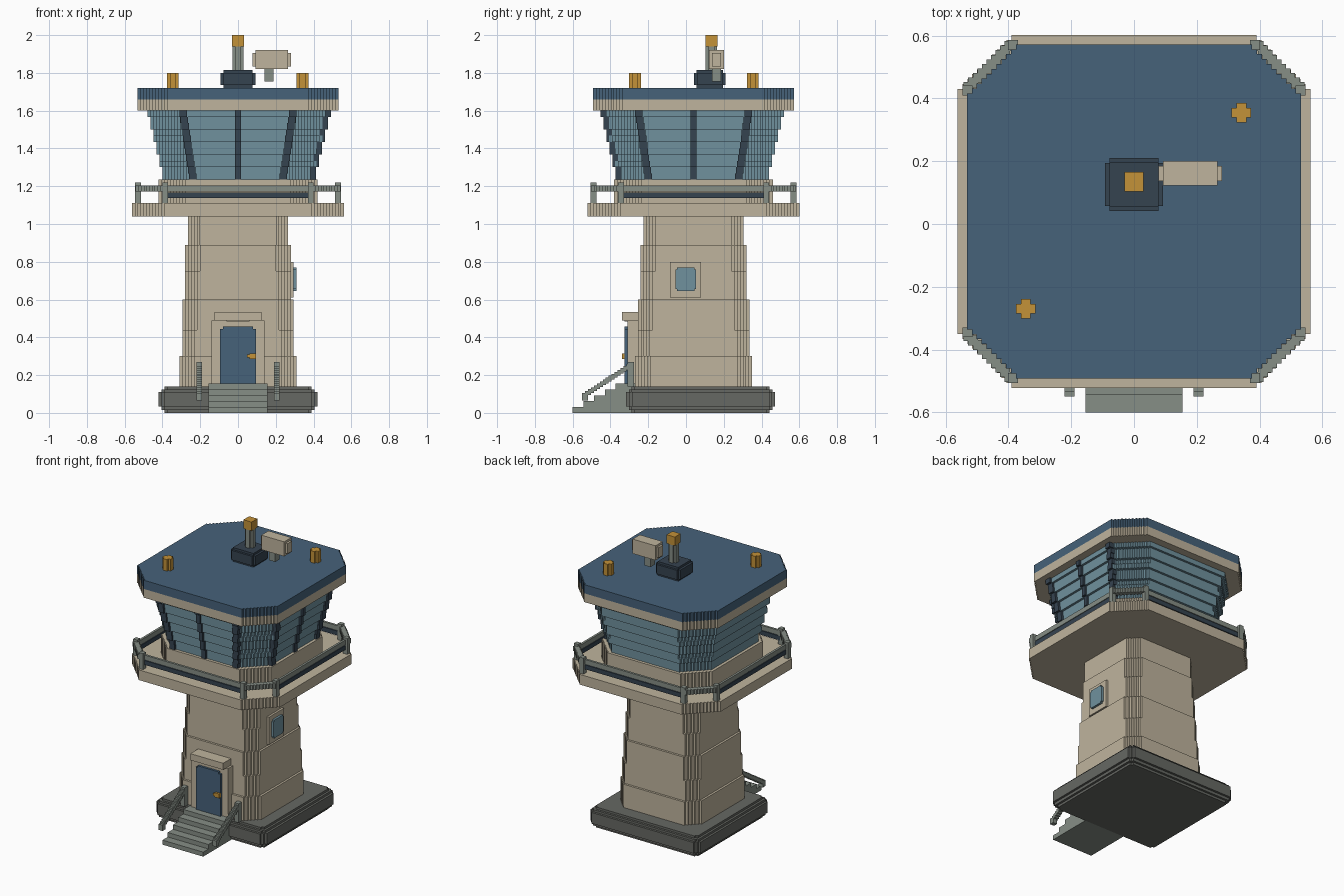
import bpy, bmesh
from mathutils import Vector

cube = bpy.data.objects.get("Cube")
if cube:
    bpy.data.objects.remove(cube, do_unlink=True)

V = 1 / 64        # block size
CY = 0.04         # tower centre in y


def material(name, hexcode):
    rgb = [int(hexcode[i:i + 2], 16) / 255 for i in (0, 2, 4)]
    col = [c / 12.92 if c <= 0.04045 else ((c + 0.055) / 1.055) ** 2.4 for c in rgb] + [1]
    m = bpy.data.materials.new(name)
    m.use_nodes = True
    m.diffuse_color = col
    m.node_tree.nodes["Principled BSDF"].inputs["Base Color"].default_value = col
    return m


BEIGE = material("beige_wall", "BFB49D")
BLUE = material("roof_blue", "46627A")
GLASS = material("window_glass", "70919E")
DARK = material("dark_slate", "354350")
GREY = material("metal_grey", "868E86")
BASE = material("foundation_grey", "666863")
GOLD = material("amber", "C49238")


def finish(name, bm, mat):
    bmesh.ops.recalc_face_normals(bm, faces=bm.faces)
    me = bpy.data.meshes.new(name)
    bm.to_mesh(me)
    bm.free()
    me.materials.append(mat)
    ob = bpy.data.objects.new(name, me)
    bpy.context.collection.objects.link(ob)
    return ob


def boxes(name, mat, items):
    """Each item is (x0, x1, y0, y1, z0, z1)."""
    bm = bmesh.new()
    for x0, x1, y0, y1, z0, z1 in items:
        vs = bmesh.ops.create_cube(bm, size=1)["verts"]
        for v in vs:
            v.co = Vector((x1 if v.co.x > 0 else x0,
                           y1 if v.co.y > 0 else y0,
                           z1 if v.co.z > 0 else z0))
    return finish(name, bm, mat)


def stepped_outline(hx, hy, n):
    """Rectangle whose corners are cut away in n block steps."""
    q = [(hx, hy - n * V)]
    for i in range(n):
        q.append((hx - (i + 1) * V, hy - (n - i) * V))
        q.append((hx - (i + 1) * V, hy - (n - i - 1) * V))
    r = q[::-1]
    return (q + [(-x, y) for x, y in r] + [(-x, -y) for x, y in q]
            + [(x, -y) for x, y in r])


def layers(name, mat, rows, cy=CY):
    """Each row is (half_x, half_y, corner_steps, z0, z1)."""
    bm = bmesh.new()
    for hx, hy, n, z0, z1 in rows:
        f = bm.faces.new([bm.verts.new((x, y + cy, z0)) for x, y in stepped_outline(hx, hy, n)])
        ext = bmesh.ops.extrude_face_region(bm, geom=[f], use_keep_orig=True)["geom"]
        bmesh.ops.translate(bm, vec=(0, 0, z1 - z0),
                            verts=[g for g in ext if isinstance(g, bmesh.types.BMVert)])
    return finish(name, bm, mat)


# Foundation slab with rounded edges
layers("foundation", BASE, [(0.39, 0.365, 1, 0, 0.14),
                            (0.405, 0.38, 1, 0.016, 0.125),
                            (0.42, 0.395, 2, 0.035, 0.11)], cy=0.077)

# Tapering tower shaft
shaft = [(0.31, 5, 0.14, 0.30), (0.295, 4, 0.30, 0.44), (0.295, 5, 0.44, 0.60),
         (0.28, 4, 0.60, 0.75), (0.28, 5, 0.75, 0.89), (0.265, 4, 0.89, 1.04)]
layers("tower_shaft", BEIGE, [(h, h, n, a, b) for h, n, a, b in shaft])

# Walkway deck and cab curb
layers("walkway_deck", BEIGE, [(0.562, 0.562, 11, 1.04, 1.11)])
layers("cab_curb", BEIGE, [(0.42, 0.42, 9, 1.11, 1.235)])

# Flaring cab glass, with mullions on the front and +x sides
glass, mullions = [], []
N = 11
for i in range(N):
    z0 = 1.235 + i * 0.365 / N
    z1 = 1.235 + (i + 1) * 0.365 / N
    h = 0.40 + (i // 2) * V
    glass.append((h, h, 9 + (i + 1) // 4, z0, z1))
    edge = 0.24 + 0.05 * i / (N - 1)
    for u in (-edge, 0, edge):
        w = 0.015 if u == 0 else 0.02
        mullions.append((u - w, u + w, CY - h - V * 0.9, CY - h + V, z0, z1))
        mullions.append((h - V, h + V * 0.9, CY + u - w, CY + u + w, z0, z1))
layers("cab_glass", GLASS, glass)
boxes("window_mullions", DARK, mullions)

# Roof
layers("roof_fascia", BEIGE, [(0.532, 0.532, 10, 1.60, 1.66)])
layers("roof_slab", BLUE, [(0.532, 0.532, 10, 1.66, 1.72)])

# Railing: posts, straight rails on four sides, stepped rails on the corners
R, F = 0.53, 0.385
rails, low_rails, posts = [], [], []
for s in (-1, 1):
    a, b = sorted((s * (R - V), s * R))
    rails += [(-F, F, CY + a, CY + b, 1.172, 1.205), (a, b, CY - F, CY + F, 1.172, 1.205)]
    low_rails += [(-F, F, CY + a, CY + b, 1.138, 1.168), (a, b, CY - F, CY + F, 1.138, 1.168)]
    for t in (-1, 1):
        for x, y in ((s * R, t * F), (s * F, t * R)):
            posts.append((x - V, x + V, CY + y - V, CY + y + V, 1.11, 1.22))
        for i in range(10):
            k = (i + 0.5) / 10 * (R - F)
            x, y = s * (R - k + 0.004), CY + t * (F + k + 0.004)
            rails.append((x - V, x + V, y - V, y + V, 1.172, 1.205))
boxes("handrail", GREY, rails)
boxes("lower_rail", DARK, low_rails)
boxes("rail_posts", GREY, posts)

# Doorway
boxes("door_surround", BEIGE, [(-0.14, 0.14, -0.31, -0.25, 0.14, 0.49),
                               (-0.125, 0.125, -0.34, -0.25, 0.49, 0.535),
                               (-0.062, 0.062, -0.325, -0.25, 0.485, 0.52)])
boxes("door", BLUE, [(-0.094, 0.094, -0.325, -0.30, 0.155, 0.445),
                     (-0.08, 0.08, -0.325, -0.30, 0.445, 0.458)])
boxes("door_handle", GOLD, [(0.06, 0.094, -0.34, -0.32, 0.285, 0.315),
                            (0.047, 0.06, -0.34, -0.32, 0.292, 0.308)])

# Entrance stairs
boxes("entrance_stairs", GREY, [(-0.155, 0.155, -0.60 + i * 0.057, -0.27, i * 0.031, (i + 1) * 0.031)
                                for i in range(5)])

# Sloping stair handrails stepped in blocks
slope = []
for s in (-1, 1):
    x = s * 0.205
    for i in range(17):
        y, z = -0.55 + i * V, 0.075 + i * 0.0102
        slope.append((x - V, x + V, y, y + V * 1.02, z, z + 0.03))
    slope.append((x - V, x + V, -0.55, -0.52, 0.065, 0.10))
    slope.append((x - V, x + V, -0.31, -0.275, 0.14, 0.27))
boxes("stair_handrails", GREY, slope)

# Shaft window
boxes("side_window_frame", BEIGE, [(0.26, 0.295, -0.085, 0.08, 0.61, 0.80)])
boxes("side_window_glass", GLASS, [(0.27, 0.31, -0.056, 0.054, 0.655, 0.76),
                                   (0.27, 0.31, -0.048, 0.046, 0.645, 0.77)])

# Rooftop equipment
layers("mast_plinth", DARK, [(0.078, 0.07, 0, 1.72, 1.815),
                             (0.093, 0.084, 1, 1.735, 1.80)], cy=0.126)
boxes("mast", GREY, [(-0.03, 0.03, 0.118, 0.15, 1.81, 1.94),
                     (-0.015, 0.015, 0.103, 0.165, 1.81, 1.94)])
boxes("mast_beacon", GOLD, [(-0.031, 0.031, 0.103, 0.166, 1.94, 2.0)])
boxes("radar_stem", GREY, [(0.14, 0.187, 0.137, 0.185, 1.755, 1.83)])
boxes("radar_panel", BEIGE, [(0.092, 0.266, 0.122, 0.2, 1.82, 1.92),
                             (0.078, 0.281, 0.137, 0.185, 1.835, 1.905)])
for name, x, y in (("back_roof_lamp", 0.342, 0.354), ("front_roof_lamp", -0.345, -0.27)):
    boxes(name, GOLD, [(x - 0.031, x + 0.031, y - V, y + V, 1.72, 1.80),
                       (x - V, x + V, y - 0.031, y + 0.031, 1.72, 1.80)])
